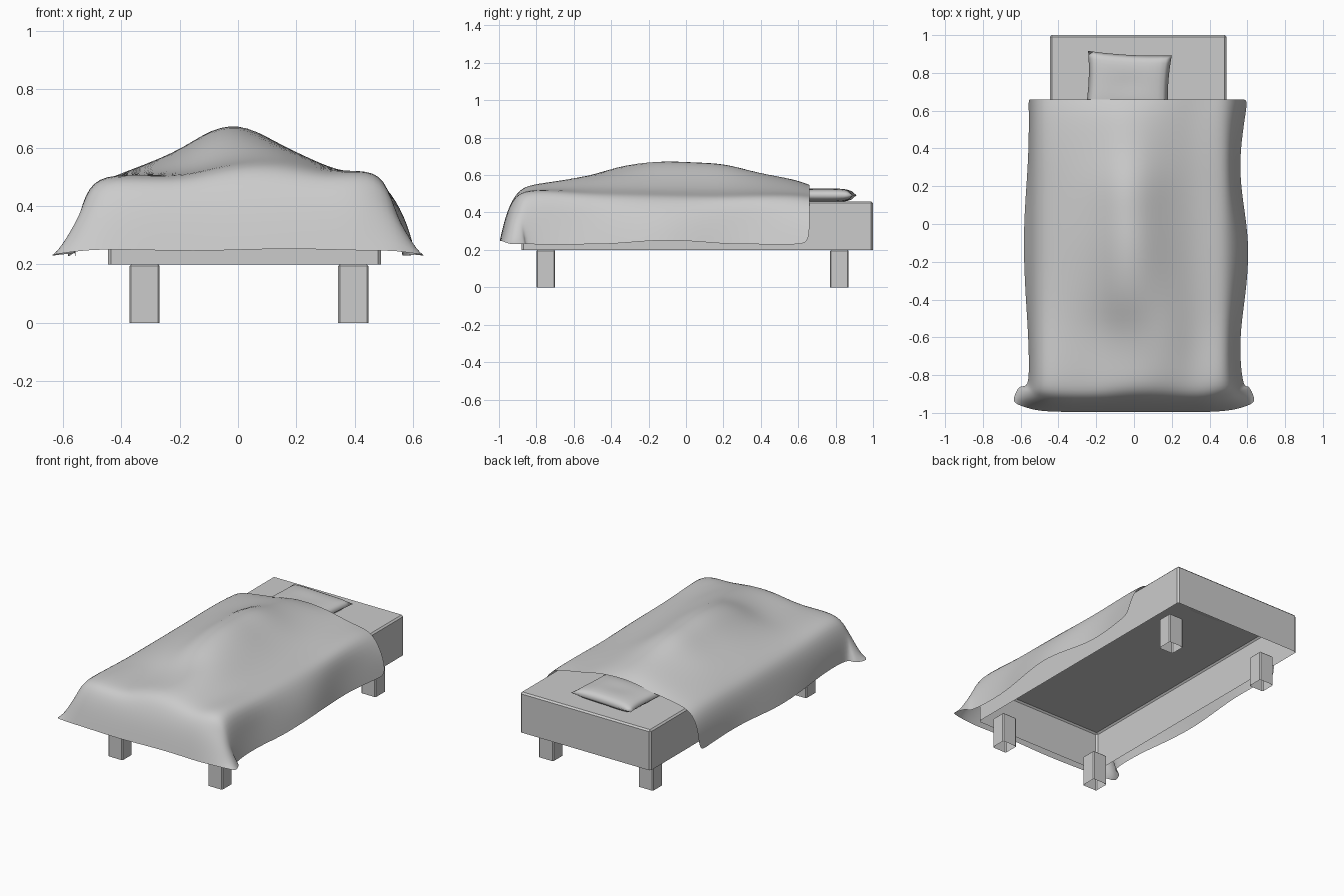
import bpy, bmesh, math

if "Cube" in bpy.data.objects:
    bpy.data.objects.remove(bpy.data.objects["Cube"])


def finish(bm, name, smooth=True):
    bmesh.ops.recalc_face_normals(bm, faces=bm.faces)
    for f in bm.faces:
        f.smooth = smooth
    mesh = bpy.data.meshes.new(name)
    bm.to_mesh(mesh)
    bm.free()
    ob = bpy.data.objects.new(name, mesh)
    bpy.context.collection.objects.link(ob)
    return ob


def open_box(name, lo, hi, bevel):
    """Bevelled box without a bottom face."""
    bm = bmesh.new()
    bmesh.ops.create_cube(bm, size=1)
    for v in bm.verts:
        v.co = [a + (b - a) * (c + 0.5) for a, b, c in zip(lo, hi, v.co)]
    bottom = min(bm.faces, key=lambda f: f.calc_center_median().z)
    bmesh.ops.delete(bm, geom=[bottom], context='FACES_ONLY')
    edges = [e for e in bm.edges if not e.is_boundary]
    bmesh.ops.bevel(bm, geom=edges, offset=bevel, segments=1, affect='EDGES')
    return finish(bm, name, False)


# Mattress base and four legs
open_box("mattress_base", (-0.445, -0.88, 0.20), (0.49, 1.0, 0.46), 0.01)
for side, x0, x1 in (("left", -0.372, -0.268), ("right", 0.343, 0.447)):
    for end, y0, y1 in (("front", -0.80, -0.70), ("back", 0.77, 0.87)):
        open_box(f"{end}_{side}_leg", (x0, y0, 0), (x1, y1, 0.20), 0.006)

# Pillow: puffed two-sided grid with pointed corners
bm = bmesh.new()
n = 16
for s in (1, -1):
    g = []
    for j in range(n + 1):
        for i in range(n + 1):
            u, v = 2 * i / n - 1, 2 * j / n - 1
            puff = ((1 - u ** 4) * (1 - v ** 4)) ** 0.5
            x = 0.222 * u * (1 - 0.05 * (1 - v * v))
            y = 0.165 * v * (1 - 0.06 * (1 - u * u))
            z = s * 0.037 * puff * (1 - 0.1 * math.exp(-6 * (u * u + v * v)))
            g.append(bm.verts.new((x, y, z)))
    for j in range(n):
        for i in range(n):
            a = j * (n + 1) + i
            bm.faces.new((g[a], g[a + 1], g[a + n + 2], g[a + n + 1]))
bmesh.ops.remove_doubles(bm, verts=bm.verts, dist=1e-5)
pillow = finish(bm, "pillow")
pillow.location = (-0.03, 0.74, 0.492)
pillow.rotation_euler.z = math.radians(-3)

# Blanket cage: heights of the covered top, foot to head
top_x = [-0.44, -0.21, -0.09, 0.03, 0.17, 0.31, 0.42]
top = [
    (-0.87, 0.515, 0.495, 0.53, 0.55, 0.54, 0.51, 0.525),
    (-0.73, 0.515, 0.50, 0.53, 0.555, 0.57, 0.52, 0.525),
    (-0.55, 0.505, 0.51, 0.55, 0.585, 0.60, 0.53, 0.51),
    (-0.38, 0.50, 0.55, 0.64, 0.655, 0.605, 0.53, 0.505),
    (-0.14, 0.50, 0.58, 0.675, 0.69, 0.595, 0.52, 0.50),
    (0.05, 0.50, 0.58, 0.668, 0.672, 0.58, 0.515, 0.495),
    (0.21, 0.50, 0.578, 0.665, 0.668, 0.575, 0.51, 0.495),
    (0.38, 0.505, 0.56, 0.61, 0.615, 0.56, 0.51, 0.50),
    (0.58, 0.50, 0.545, 0.58, 0.58, 0.55, 0.505, 0.50),
    (0.66, 0.49, 0.515, 0.545, 0.55, 0.54, 0.505, 0.49),
]


def side_points(y, z, left):
    """Shoulder-to-hem points of one row on one side."""
    if left:
        hem = -0.57 - 0.015 * math.cos(5 * (y + 0.12))
        return [(-0.515, y, z - 0.045), (-0.55, y, 0.35),
                (hem, y, 0.235 + 0.01 * math.sin(7 * y))]
    hem = 0.585 + 0.027 * math.cos(6.5 * (y + 0.17))
    return [(0.505, y, z - 0.02), (hem - 0.03, y, 0.36),
            (hem, y, 0.23 + 0.03 * math.exp(-(6 * (y + 0.08)) ** 2))]


rows = []
for y, *zs in top:
    left = side_points(y, zs[0], True)[::-1]
    right = side_points(y, zs[-1], False)
    rows.append(left + [(x, y, z) for x, z in zip(top_x, zs)] + right)

# Foot drape with flared corners
drape = [
    (-0.925, 0.475, [(0.515, -0.90, 0.43), (0.555, -0.88, 0.35), (0.605, -0.85, 0.235)]),
    (-0.965, 0.38, [(0.525, -0.94, 0.37), (0.58, -0.92, 0.31), (0.63, -0.90, 0.23)]),
    (-0.995, 0.25, [(0.53, -0.985, 0.248), (0.59, -0.965, 0.24), (0.645, -0.945, 0.232)]),
]
for y, z, corner in drape:
    left = [(-x, cy, cz) for x, cy, cz in corner[::-1]]
    rows.insert(0, left + [(x, y, z + 0.004 * math.sin(9 * x)) for x in top_x] + corner)

bm = bmesh.new()
grid = [[bm.verts.new(p) for p in row] for row in rows]
for a, b in zip(grid, grid[1:]):
    for i in range(len(a) - 1):
        bm.faces.new((a[i], a[i + 1], b[i + 1], b[i]))
blanket = finish(bm, "blanket")
sub = blanket.modifiers.new("smooth", 'SUBSURF')
sub.levels = sub.render_levels = 2
